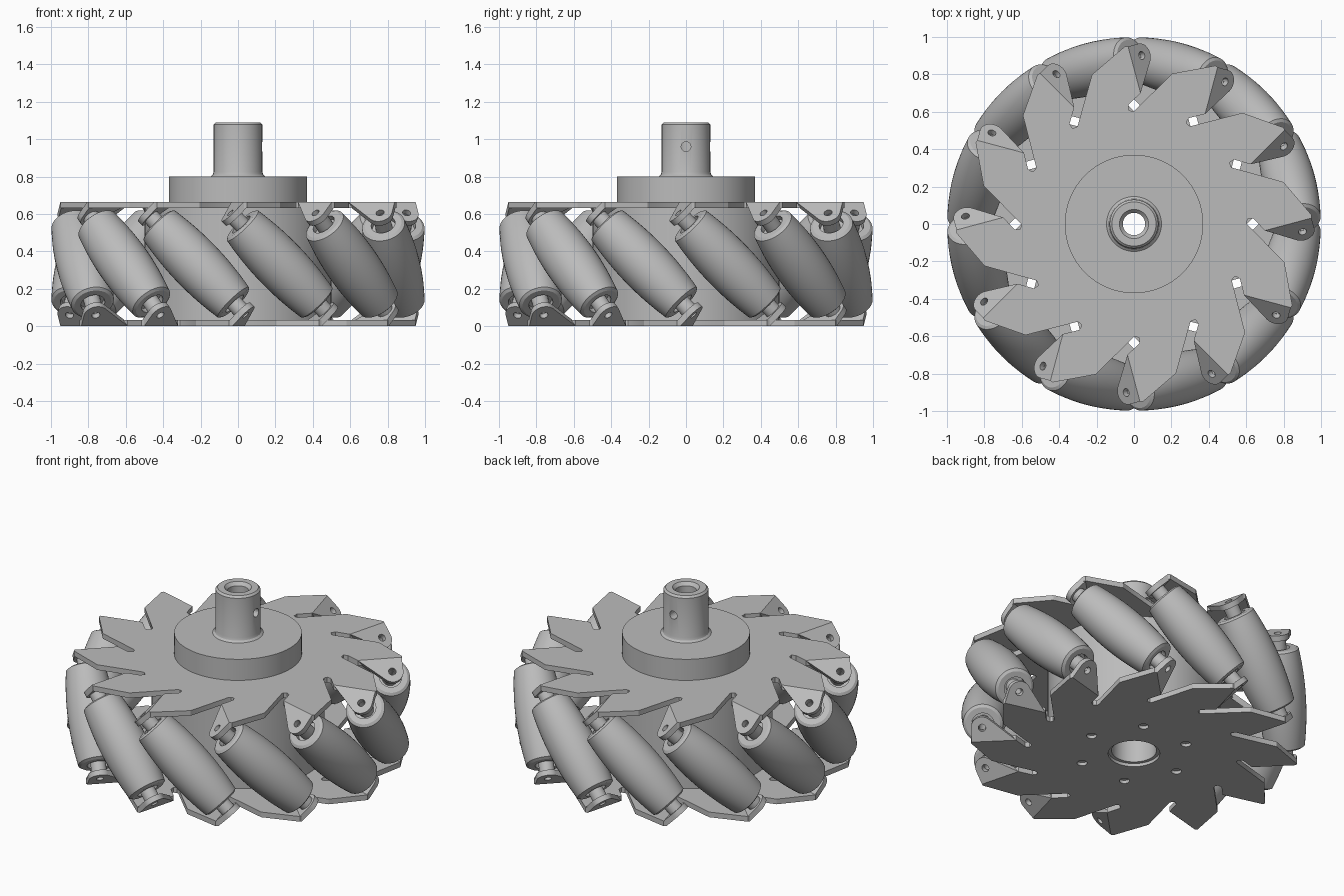
import bpy, bmesh
from math import radians, sin, cos, pi, sqrt
from mathutils import Matrix, Vector

if "Cube" in bpy.data.objects:
    bpy.data.objects.remove(bpy.data.objects["Cube"])

# One plain metal colour
grey = bpy.data.materials.new("light_grey")
GREY = (0.5, 0.5, 0.5, 1)
grey.diffuse_color = GREY
grey.use_nodes = True
grey.node_tree.nodes["Principled BSDF"].inputs["Base Color"].default_value = GREY

COUNT = 12            # rollers and arms on each plate
HEIGHT = 0.665        # height of the wheel between outer plate faces
MID = HEIGHT / 2
PLATE = 0.033         # sheet thickness
ROLLER_R = 0.86       # distance of roller centres from the wheel axis
ROLLER_L = 0.29       # half length of a roller
BEND = -0.215         # sideways position of the fold line on an arm
FLIP = (Matrix.Translation((0, 0, MID)) @ Matrix.Rotation(pi, 4, 'X')
        @ Matrix.Translation((0, 0, -MID)))
ANGLES = [radians(15 + 360 / COUNT * i) for i in range(COUNT)]


def finish(bm, name, smooth=True):
    bmesh.ops.recalc_face_normals(bm, faces=bm.faces)
    mesh = bpy.data.meshes.new(name)
    bm.to_mesh(mesh)
    bm.free()
    mesh.materials.append(grey)
    if smooth:
        mesh.shade_smooth()
        mesh.set_sharp_from_angle(angle=radians(30))
    return mesh


def place(name, mesh, matrix=None):
    obj = bpy.data.objects.new(name, mesh)
    bpy.context.collection.objects.link(obj)
    if matrix:
        obj.matrix_world = matrix
    return obj


def lathe(name, profile, steps):
    """Revolve a closed (radius, height) profile around z."""
    bm = bmesh.new()
    verts = [bm.verts.new((r, 0, z)) for r, z in profile]
    edges = [bm.edges.new((v, verts[i - 1])) for i, v in enumerate(verts)]
    bmesh.ops.spin(bm, geom=verts + edges, cent=(0, 0, 0), axis=(0, 0, 1),
                   angle=2 * pi, steps=steps)
    bmesh.ops.remove_doubles(bm, verts=bm.verts, dist=0.0001)
    return finish(bm, name)


def sheet(name, loops, origin, u, v, depth):
    """Fill outline and hole loops given in the u, v plane, then thicken."""
    bm = bmesh.new()
    edges = []
    for loop in loops:
        ring = [bm.verts.new(Vector(origin) + a * Vector(u) + b * Vector(v))
                for a, b in loop]
        edges += [bm.edges.new((p, ring[i - 1])) for i, p in enumerate(ring)]
    bmesh.ops.triangle_fill(bm, edges=edges, use_beauty=True, use_dissolve=False)
    out = bmesh.ops.extrude_face_region(bm, geom=list(bm.faces))
    moved = [g for g in out["geom"] if isinstance(g, bmesh.types.BMVert)]
    bmesh.ops.translate(bm, verts=moved, vec=Vector(depth))
    return finish(bm, name)


def circle(r, n=24, cx=0.0, cy=0.0):
    return [(cx + r * cos(2 * pi * i / n), cy + r * sin(2 * pi * i / n))
            for i in range(n)]


# Side plates: one arm outline (outward, sideways) repeated round the axis
arm = [(0.584, -0.145), (0.597, -0.129), (0.623, -0.136), (0.667, BEND),
       (0.925, BEND), (0.93, -0.2), (0.83, 0.01), (0.585, 0.155)]
outline = [(r * cos(a) - t * sin(a), r * sin(a) + t * cos(a))
           for a in ANGLES for r, t in arm]
bolt_holes = [circle(0.03, 16, 0.32 * cos(a), 0.32 * sin(a))
              for a in (radians(60 * i) for i in range(6))]
X, Y = (1, 0, 0), (0, 1, 0)
top = sheet("top_plate", [outline, circle(0.15, 48)],
            (0, 0, HEIGHT), X, Y, (0, 0, -PLATE))
bottom = sheet("bottom_plate", [outline, circle(0.15, 48)] + bolt_holes,
               (0, 0, HEIGHT), X, Y, (0, 0, -PLATE))
place("top_plate", top)
place("bottom_plate", bottom, FLIP)

# Folded ear at the end of each arm, square to the roller axle
K = sqrt(0.5)
drop = (MID + BEND) * K
arc = [radians(131 - 131 * i / 14) for i in range(15)]
ear_outline = [(0.667, 0)] + [(ROLLER_R + 0.065 * cos(a), drop + 0.065 * sin(a))
                              for a in arc] + [(0.925, 0)]
ear = sheet("ear", [ear_outline, circle(0.022, 16, ROLLER_R, drop)],
            (0, BEND, HEIGHT), X, (0, -K, -K), (0, K * PLATE, -K * PLATE))

# Barrel roller whose contour follows the rim of the wheel
barrel = [(1 - sqrt(ROLLER_R ** 2 + s * s / 2), s)
          for s in (ROLLER_L * (i / 8 - 1) for i in range(17))]
end = [(0.1, ROLLER_L + 0.01), (0.065, ROLLER_L + 0.01),
       (0.065, ROLLER_L - 0.02), (0.02, ROLLER_L - 0.02)]
roller = lathe("roller", [(r, -z) for r, z in reversed(end)] + barrel + end, 40)

# Spacer bush between roller and ear
bush = lathe("bush", [(0.02, ROLLER_L - 0.03), (0.045, ROLLER_L - 0.03),
                      (0.045, 0.356), (0.02, 0.356)], 24)

for i, a in enumerate(ANGLES, 1):
    turn = Matrix.Rotation(a, 4, 'Z')
    axle = (turn @ Matrix.Translation((ROLLER_R, 0, MID))
            @ Matrix.Rotation(radians(45), 4, 'X'))
    place(f"roller_{i}", roller, axle)
    place(f"upper_bush_{i}", bush, axle)
    place(f"lower_bush_{i}", bush, axle @ Matrix.Rotation(pi, 4, 'X'))
    place(f"upper_ear_{i}", ear, turn)
    place(f"lower_ear_{i}", ear, turn @ FLIP)

# Hub: drum, flange and hollow shaft in one turned piece
hub = place("hub", lathe("hub", [
    (0.13, 0.02), (0.13, 0.6), (0.06, 0.64), (0.06, 1.07), (0.078, 1.09),
    (0.118, 1.09), (0.13, 1.078), (0.13, 0.825), (0.135, 0.81), (0.147, 0.8),
    (0.37, 0.8), (0.37, HEIGHT - 0.01), (0.5, HEIGHT - 0.01),
    (0.5, 0.02)], 64))

# Set screw holes through one side of the shaft
for name, axis, angle, spot in (("left", 'Y', 90, (0.13, 0, 0.96)),
                                ("back", 'X', 90, (0, 0.13, 0.96))):
    bm = bmesh.new()
    bmesh.ops.create_cone(bm, cap_ends=True, segments=20, radius1=0.026,
                          radius2=0.026, depth=0.2)
    cutter = place(f"{name}_screw_cutter", finish(bm, "screw_cutter", False),
                   Matrix.Translation(spot) @ Matrix.Rotation(radians(angle), 4, axis))
    cutter.hide_render = True
    cutter.hide_viewport = True
    cut = hub.modifiers.new(f"{name}_screw_hole", 'BOOLEAN')
    cut.operation = 'DIFFERENCE'
    cut.solver = 'EXACT'
    cut.object = cutter
